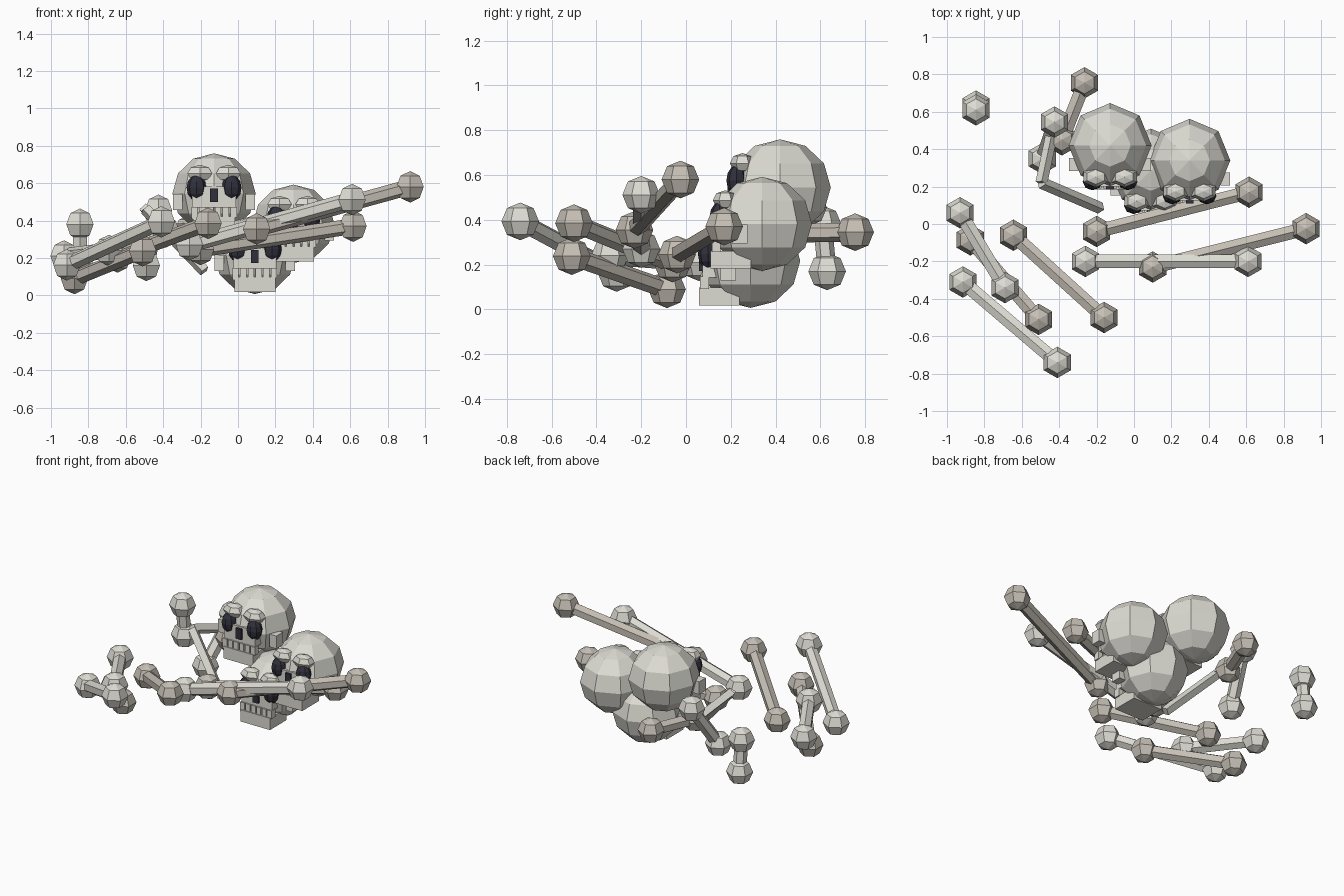
import bpy, bmesh
from mathutils import Vector, Matrix

if "Cube" in bpy.data.objects:
    bpy.data.objects.remove(bpy.data.objects["Cube"])


def material(name, rgb):
    m = bpy.data.materials.new(name)
    m.diffuse_color = (*rgb, 1)
    m.use_nodes = True
    m.node_tree.nodes["Principled BSDF"].inputs["Base Color"].default_value = m.diffuse_color
    return m


PALE = material("pale_bone", (0.72, 0.71, 0.65))
TAN = material("aged_bone", (0.56, 0.52, 0.46))
DARK = material("socket_dark", (0.03, 0.03, 0.045))


def finish(name, bm, mat):
    me = bpy.data.meshes.new(name)
    bm.to_mesh(me)
    bm.free()
    ob = bpy.data.objects.new(name, me)
    me.materials.append(mat)
    bpy.context.collection.objects.link(ob)
    return ob


def place(c, size):
    return Matrix.Translation(c) @ Matrix.Diagonal((*size, 1))


def ball(bm, c, radii, segs=6, rings=4):
    bmesh.ops.create_uvsphere(bm, u_segments=segs, v_segments=rings, radius=1,
                              matrix=place(c, radii))


def box(bm, c, size):
    bmesh.ops.create_cube(bm, size=1, matrix=place(c, size))


def strut(bm, a, b, r, segs=6):
    a, b = Vector(a), Vector(b)
    d = b - a
    m = Matrix.Translation((a + b) / 2) @ d.to_track_quat('Z', 'Y').to_matrix().to_4x4()
    bmesh.ops.create_cone(bm, cap_ends=True, segments=segs, radius1=r, radius2=r,
                          depth=d.length, matrix=m)


def skull(tag, loc, s):
    parts = []

    # cranium
    bm = bmesh.new()
    ball(bm, (0, 0, 0), (.218, .222, .21), 8, 6)
    parts.append(finish(tag + "_cranium", bm, PALE))

    # brow ridges, upper face and cheekbones
    bm = bmesh.new()
    for side in (-1, 1):
        ball(bm, (side * .075, -.165, .105), (.075, .055, .045))
        box(bm, (side * .19, -.10, -.045), (.05, .07, .085))
    box(bm, (0, -.145, -.02), (.23, .14, .11))
    parts.append(finish(tag + "_face", bm, PALE))

    # eye sockets and nose
    bm = bmesh.new()
    for side in (-1, 1):
        ball(bm, (side * .092, -.19, .03), (.052, .045, .067), 8, 6)
    box(bm, (0, -.205, -.01), (.04, .05, .07))
    parts.append(finish(tag + "_sockets", bm, DARK))

    # teeth and lower jaw
    bm = bmesh.new()
    for i in range(6):
        h = .055 if i % 2 else .065
        box(bm, ((i - 2.5) * .041, -.205, -.07 - h / 2), (.033, .04, h))
    parts.append(finish(tag + "_teeth", bm, PALE))
    bm = bmesh.new()
    box(bm, (0, -.14, -.16), (.22, .18, .08))
    parts.append(finish(tag + "_jaw", bm, PALE))

    for p in parts:
        p.location = loc
        p.scale = (s, s, s)


skull("upper_skull", (-.128, .42, .545), 1.02)
skull("right_skull", (.297, .34, .382), 1.0)
skull("lower_skull", (.09, .288, .217), 1.0)

# long bones: two knobs and a six-sided shaft
BONES = [
    ((.92, -.025, .58), (.10, -.23, .355), TAN),
    ((-.26, -.20, .27), (.61, -.20, .512), PALE),
    ((.615, .17, .37), (-.20, -.04, .245), TAN),
    ((-.93, .06, .21), (-.69, -.34, .24), PALE),
    ((-.875, -.085, .09), (-.51, -.51, .238), TAN),
    ((-.645, -.06, .205), (-.16, -.50, .385), TAN),
    ((-.915, -.31, .163), (-.41, -.74, .393), PALE),
    ((-.845, .61, .38), (-.845, .63, .17), PALE),
    ((-.265, .755, .345), (-.385, .45, .34), TAN),
    ((-.425, .545, .455), (-.49, .35, .16), PALE),
]
for i, (a, b, mat) in enumerate(BONES):
    bm = bmesh.new()
    strut(bm, a, b, .042)
    for p in (a, b):
        ball(bm, p, (.084, .084, .084))
    finish(f"long_bone_{i + 1}", bm, mat)

# bent rib leaning on the pile
bm = bmesh.new()
RIB = [(-.44, .48, .38), (-.495, .22, .46), (-.18, .085, .13)]
for a, b in zip(RIB, RIB[1:]):
    strut(bm, a, b, .032, 4)
finish("broken_rib", bm, PALE)
